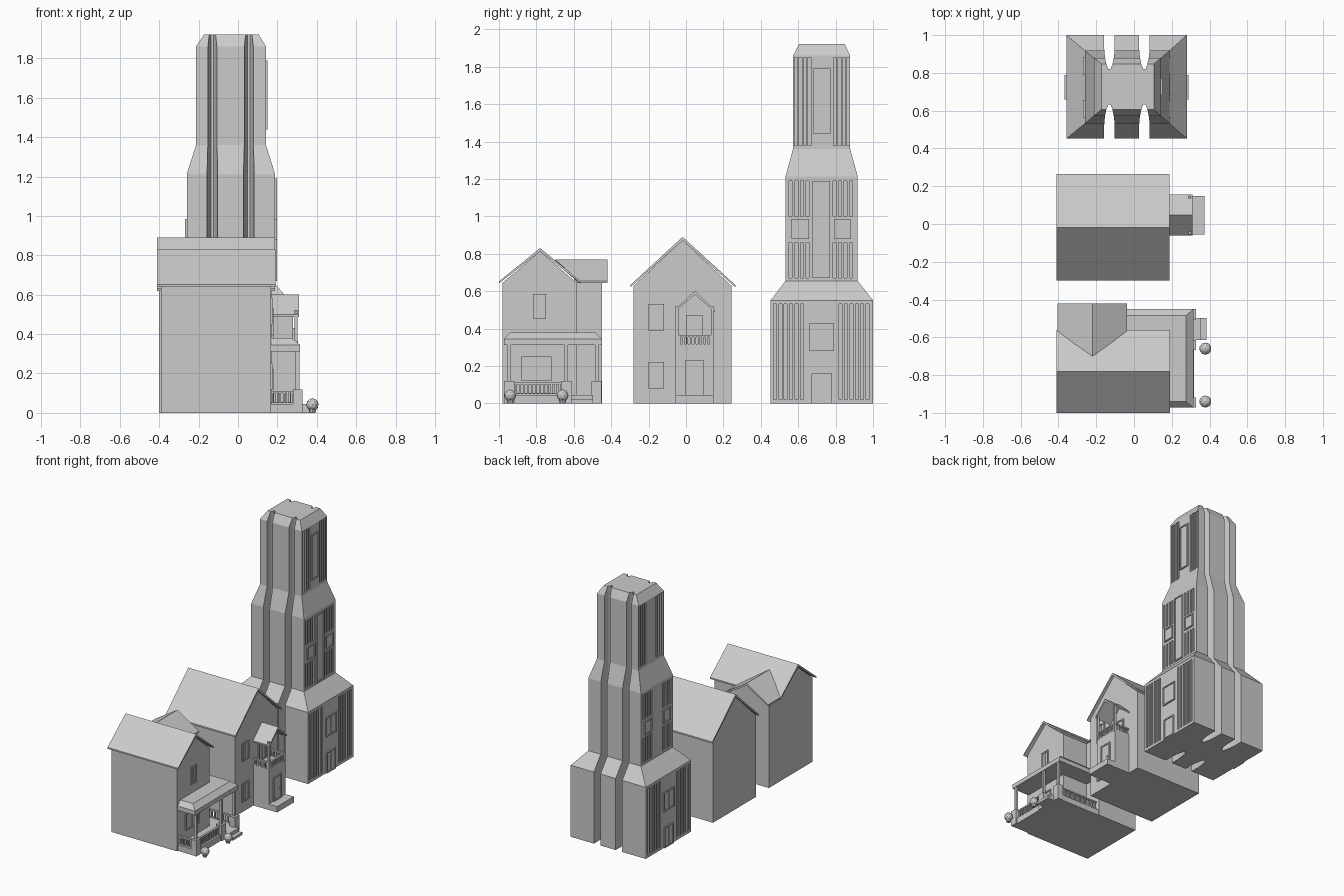
import bpy, bmesh
from mathutils import Vector

if "Cube" in bpy.data.objects:
    bpy.data.objects.remove(bpy.data.objects["Cube"])


def finish(name, bm):
    bmesh.ops.recalc_face_normals(bm, faces=bm.faces[:])
    me = bpy.data.meshes.new(name)
    bm.to_mesh(me)
    bm.free()
    ob = bpy.data.objects.new(name, me)
    bpy.context.collection.objects.link(ob)
    return ob


def add_box(bm, x0, x1, y0, y1, z0, z1):
    vs = bmesh.ops.create_cube(bm, size=1)['verts']
    for v in vs:
        v.co = Vector(((x0 + x1) / 2 + v.co.x * (x1 - x0),
                       (y0 + y1) / 2 + v.co.y * (y1 - y0),
                       (z0 + z1) / 2 + v.co.z * (z1 - z0)))


def boxes(name, items):
    bm = bmesh.new()
    for it in items:
        add_box(bm, *it)
    return finish(name, bm)


def prism(name, pts, axis, a, b):
    """Extrude a profile along x (pts are y,z), y (x,z) or z (x,y)."""
    bm = bmesh.new()
    put = {'x': lambda p, t: (t, *p), 'y': lambda p, t: (p[0], t, p[1]),
           'z': lambda p, t: (*p, t)}[axis]
    lo = [bm.verts.new(put(p, a)) for p in pts]
    hi = [bm.verts.new(put(p, b)) for p in pts]
    n = len(pts)
    bm.faces.new(lo)
    bm.faces.new(hi)
    for i in range(n):
        bm.faces.new((lo[i], lo[(i + 1) % n], hi[(i + 1) % n], hi[i]))
    return finish(name, bm)


def house_profile(l, r, mid, eave, top):
    return [(l, 0), (r, 0), (r, eave), (mid, top), (l, eave)]


def chevron(l, r, mid, eave, top, t=0.018):
    return [(l, eave), (mid, top), (r, eave), (r, eave - t * .6),
            (mid, top - t), (l, eave - t * .6)]


def loft(name, rings):
    """Stack of rectangles (x0, x1, y0, y1, z)."""
    bm = bmesh.new()
    rows = [[bm.verts.new((x, y, z)) for x, y in
             ((x0, y0), (x1, y0), (x1, y1), (x0, y1))]
            for x0, x1, y0, y1, z in rings]
    bm.faces.new(rows[0])
    bm.faces.new(rows[-1])
    for p, q in zip(rows, rows[1:]):
        for i in range(4):
            j = (i + 1) % 4
            bm.faces.new((p[i], p[j], q[j], q[i]))
    return finish(name, bm)


def window(name, x, y0, y1, z0, z1, side=1, mull=True, w=0.009):
    """Framed pane standing on a wall that faces +x or -x."""
    def b(d, *r):
        return (min(x - .004 * side, x + d * side), max(x - .004 * side, x + d * side), *r)
    m = (y0 + y1) / 2
    parts = [b(.003, y0, y1, z0, z1), b(.009, y0, y0 + w, z0, z1),
             b(.009, y1 - w, y1, z0, z1), b(.009, y0 + w, y1 - w, z0, z0 + w),
             b(.009, y0 + w, y1 - w, z1 - w, z1)]
    if mull:
        parts.append(b(.007, m - w / 3, m + w / 3, z0 + w, z1 - w))
    return boxes(name, parts)


def railing(name, axis, fixed, a, b, z0, z1, n):
    """Row of balusters with a top and bottom rail."""
    rows = [(a, b, z1 - .01, z1, .008), (a, b, z0, z0 + .006, .006)]
    for i in range(n):
        c = a + (b - a) * (i + .5) / n
        rows.append((c - .005, c + .005, z0, z1 - .008, .005))
    return boxes(name, [(fixed - d, fixed + d, p, q, u, v) if axis == 'y' else
                        (p, q, fixed - d, fixed + d, u, v) for p, q, u, v, d in rows])


def cut(ob, cutter):
    m = ob.modifiers.new('cut', 'BOOLEAN')
    m.operation = 'DIFFERENCE'
    m.solver = 'EXACT'
    m.object = cutter
    cutter.hide_render = True
    bpy.context.view_layer.objects.active = ob
    bpy.ops.object.modifier_apply(modifier=m.name)
    bpy.data.objects.remove(cutter)


# Front house: main block, rear wing and two crossing roofs
prism('front_house_walls', house_profile(-.98, -.585, -.78, .645, .813), 'x', -.39, .167)
prism('front_house_roof', chevron(-1.0, -.562, -.78, .652, .83), 'x', -.41, .19)
prism('rear_wing_walls', house_profile(-.39, -.05, -.22, .645, .755), 'y', -.60, -.45)
wing = prism('rear_wing_roof', chevron(-.405, -.037, -.22, .655, .77), 'y', -.70, -.42)
for v in wing.data.vertices:
    if v.co.y < -.6 and v.co.z < .7:
        v.co.y = -.572
window('front_house_upper_window', .167, -.815, -.748, .45, .585)
window('front_house_lower_window', .167, -.88, -.72, .12, .25)

# Wraparound porch: deck, piers, posts, roof, railings, steps
boxes('porch_deck', [(.16, .318, -.97, -.455, 0, .045), (-.05, .17, -.59, -.455, 0, .045)])
piers = [-.945, -.64, -.478]
boxes('porch_piers', [(.28, .327, y - .027, y + .027, 0, .12) for y in piers])
boxes('porch_posts', [(.293, .313, y - .009, y + .009, .11, .325) for y in piers])
loft('porch_roof', [(-.05, .315, -.972, -.45, .312), (-.05, .315, -.972, -.45, .345),
                    (-.05, .275, -.94, -.485, .38)])
cut(bpy.data.objects['porch_roof'],
    boxes('porch_roof_cutter', [(-.3, .15, -1.1, -.6, .2, .5)]))
railing('porch_front_railing', 'y', .303, -.92, -.665, .05, .112, 12)
railing('porch_side_railing', 'x', -.955, .167, .28, .05, .112, 6)
railing('porch_back_railing', 'x', -.47, -.04, .28, .05, .112, 14)
boxes('porch_steps', [(.31, .385, -.615, -.497, 0, .02), (.31, .355, -.615, -.497, .02, .045)])

# Potted shrubs beside the steps
for i, y in enumerate((-.94, -.66)):
    bm = bmesh.new()
    r = bmesh.ops.create_icosphere(bm, subdivisions=2, radius=.032)
    bmesh.ops.translate(bm, verts=r['verts'], vec=(.378, y, .042))
    c = bmesh.ops.create_cone(bm, cap_ends=True, segments=8, radius1=.015, radius2=.022, depth=.03)
    bmesh.ops.translate(bm, verts=c['verts'], vec=(.378, y, .015))
    finish(f'shrub_{i}', bm)

# Middle house
prism('middle_house_walls', house_profile(-.28, .243, -.018, .628, .873), 'x', -.40, .17)
prism('middle_house_roof', chevron(-.298, .265, -.018, .632, .89, .02), 'x', -.41, .187)
window('middle_lower_window', .17, -.2, -.118, .08, .222)
window('middle_upper_window', .17, -.2, -.118, .39, .532)

# Entrance bay with balcony and small gable roof
boxes('entrance_bay', [(.16, .30, -.055, .147, 0, .312)])
boxes('balcony_posts', [(.288, .303, y, y + .014, .3, .52) for y in (-.055, .133)])
prism('balcony_roof', chevron(-.06, .155, .047, .50, .602, .02), 'x', .165, .31)
railing('balcony_front_railing', 'y', .296, -.045, .14, .312, .365, 9)
for i, y in enumerate((-.048, .14)):
    railing(f'balcony_side_railing_{i}', 'x', y, .17, .295, .312, .365, 6)
window('balcony_door', .17, 0, .09, .315, .472)
window('entrance_door', .30, -.005, .095, .045, .23, mull=False)
boxes('door_knob', [(.30, .311, .066, .074, .117, .125)])
boxes('entrance_step', [(.29, .372, -.055, .147, 0, .045)])

# Stepped tower
tower = loft('tower', [(-.358, .28, .452, 1.0, 0), (-.358, .28, .452, 1.0, .55),
                       (-.26, .188, .532, .918, .655), (-.26, .188, .532, .918, 1.213),
                       (-.213, .142, .572, .878, 1.36), (-.213, .142, .572, .878, 1.86),
                       (-.172, .105, .606, .848, 1.922)])

# Full-height rounded slots on the front and back faces
half = [(.028, -.1), (.028, .07), (.024, .115), (.016, .155), (.006, .18)]
for cx in (-.13, .055):
    for y0, s in ((.452, 1), (1.0, -1)):
        outline = [(cx + x, y0 + s * y) for x, y in half] + \
                  [(cx - x, y0 + s * y) for x, y in reversed(half)]
        cut(tower, prism('slot_cutter', outline, 'z', -.1, 2.1))

# Narrow vertical flutes on both side faces
bands = [(.467, 6, .02, .53, -.358, .28), (.818, 6, .02, .53, -.358, .28),
         (.552, 4, .67, .86, -.26, .188), (.785, 4, .67, .86, -.26, .188),
         (.552, 4, 1.0, 1.19, -.26, .188), (.785, 4, 1.0, 1.19, -.26, .188),
         (.580, 4, 1.38, 1.85, -.213, .142), (.788, 4, 1.38, 1.85, -.213, .142)]
flutes = []
for y, n, z0, z1, xl, xr in bands:
    for i in range(n):
        a = y + i * (.029 if n == 6 else .0245 if z1 > 1.3 else .03)
        for x in (xl, xr):
            flutes.append((x - .009, x + .009, a, a + .016, z0, z1))
cut(tower, boxes('flute_cutter', flutes))

# Tower windows, doors and centre panels on both sides
for side, tag, xs in ((1, 'right', (.28, .188, .142)), (-1, 'left', (-.358, -.26, -.213))):
    window(f'tower_base_window_{tag}', xs[0], .66, .79, .28, .43, side)
    window(f'tower_door_{tag}', xs[0], .67, .78, 0, .16, side)
    for y in (.565, .79):
        window(f'tower_mid_window_{tag}', xs[1], y, y + .092, .88, .985, side, False)
window('tower_mid_panel', .188, .677, .77, .67, 1.19, 1, False)
window('tower_top_panel', .142, .683, .772, 1.44, 1.79, 1, False)
